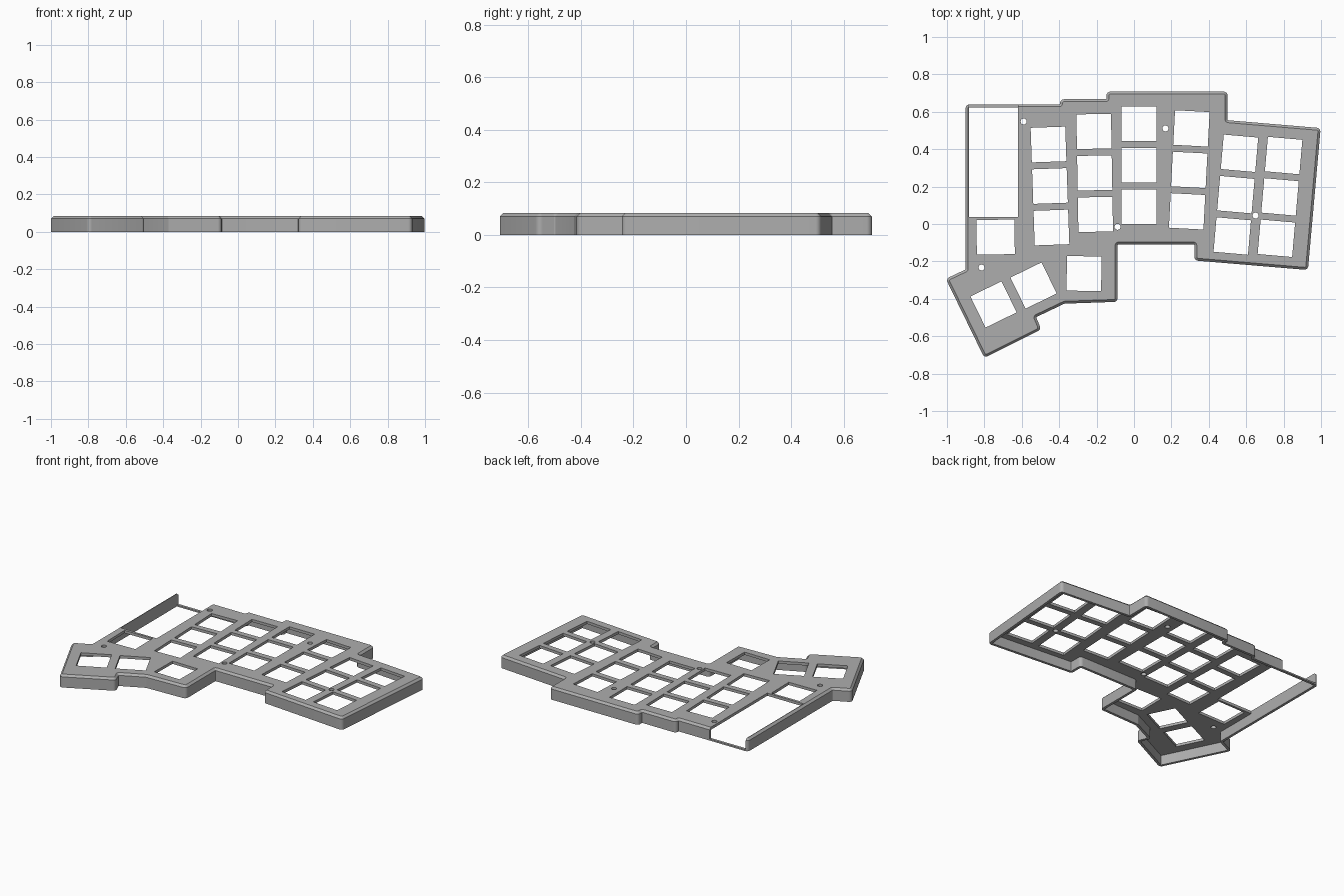
import bpy
import bmesh
import math
from mathutils import Vector, Matrix

default_cube = bpy.data.objects.get("Cube")
if default_cube:
    bpy.data.objects.remove(default_cube, do_unlink=True)

HEIGHT, CHAMFER, WALL, PLATE = 0.083, 0.013, 0.017, 0.018
KEY, PITCH, SCREW_RADIUS, RAIL = 0.185, 0.222, 0.016, 0.01
ROUND_OUT, ROUND_IN = 0.021, 0.005

grey = bpy.data.materials.new("case grey")
grey.use_nodes = True
colour = (0.42, 0.42, 0.42, 1)
grey.diffuse_color = colour
grey.node_tree.nodes["Principled BSDF"].inputs["Base Color"].default_value = colour

# Clockwise case outline, with sharp corners
OUTLINE = [Vector(p) for p in (
    (-.9, .64), (-.395, .64), (-.395, .667), (-.147, .667), (-.147, .708),
    (.5, .708), (.5, .555), (.998, .513), (.93, -.246), (.323, -.195),
    (.323, -.11), (-.088, -.11), (-.088, -.416), (-.372, -.426),
    (-.523, -.498), (-.496, -.564), (-.8, -.716), (-1.006, -.293),
    (-.9, -.243))]


def rounded_outline(inset):
    """Outline moved inward by inset, with its corners turned into arcs."""
    result = []
    count = len(OUTLINE)
    for i, corner in enumerate(OUTLINE):
        before = (corner - OUTLINE[i - 1]).normalized()
        after = (OUTLINE[(i + 1) % count] - corner).normalized()
        n1 = Vector((before.y, -before.x))
        n2 = Vector((after.y, -after.x))
        bisector = (n1 + n2) / (1 + n1.dot(n2))
        convex = before.cross(after) < 0
        radius = ROUND_OUT - inset if convex else ROUND_IN + inset
        side = 1 if convex else -1
        centre = corner + bisector * (inset + side * radius)
        turn = n1.angle_signed(n2)
        steps = 6 if abs(turn) > 1 else 3
        for k in range(steps + 1):
            spoke = Matrix.Rotation(-turn * k / steps, 2) @ n1
            result.append(centre - spoke * side * radius)
    return result


def loft(name, rings):
    """Closed solid through matching (points, height) rings."""
    bm = bmesh.new()
    loops = [[bm.verts.new((p.x, p.y, z)) for p in points] for points, z in rings]
    for low, high in zip(loops, loops[1:]):
        for i in range(len(low)):
            j = (i + 1) % len(low)
            bm.faces.new((low[i], low[j], high[j], high[i]))
    bm.faces.new(loops[0])
    bm.faces.new(loops[-1])
    bmesh.ops.recalc_face_normals(bm, faces=bm.faces)
    mesh = bpy.data.meshes.new(name)
    bm.to_mesh(mesh)
    bm.free()
    obj = bpy.data.objects.new(name, mesh)
    bpy.context.collection.objects.link(obj)
    return obj


def box_points(x, y, width, depth, degrees=0):
    turn = Matrix.Rotation(math.radians(degrees), 2)
    corners = ((-1, -1), (1, -1), (1, 1), (-1, 1))
    return [Vector((x, y)) + turn @ Vector((a * width / 2, b * depth / 2))
            for a, b in corners]


def circle_points(x, y, radius, sides=20):
    return [Vector((x + radius * math.cos(math.tau * k / sides),
                    y + radius * math.sin(math.tau * k / sides)))
            for k in range(sides)]


# Outer shell with a chamfered top edge
case = loft("keyboard_case", [
    (rounded_outline(0), 0),
    (rounded_outline(0), HEIGHT - CHAMFER),
    (rounded_outline(CHAMFER), HEIGHT)])
case.data.materials.append(grey)

# Hollow underside
cutters = [loft("cavity_cutter", [
    (rounded_outline(WALL), -.05), (rounded_outline(WALL), HEIGHT - PLATE)])]

# Key columns: x, y of the top key, tilt in degrees, keys, key width
COLUMNS = (
    (-.457, .425, 2, 3, KEY), (-.214, .495, 1, 3, KEY), (.027, .536, 0, 3, KEY),
    (.307, .511, -3, 3, KEY), (.564, .378, -5, 3, KEY), (.8, .366, -5, 3, KEY),
    (-.74, -.07, 1, 1, .203), (-.751, -.43, 26, 1, KEY),
    (-.537, -.329, 26, 1, KEY), (-.267, -.265, -1, 1, KEY))
SCREWS = ((-.59, .548), (.168, .511), (-.088, -.015), (-.815, -.233), (.65, .045))

openings = []
for x, y, tilt, keys, width in COLUMNS:
    step = Matrix.Rotation(math.radians(tilt), 2) @ Vector((0, -PITCH))
    for k in range(keys):
        openings.append(box_points(x + step.x * k, y + step.y * k, width, KEY, tilt))
openings += [circle_points(x, y, SCREW_RADIUS) for x, y in SCREWS]
for points in openings:
    cutters.append(loft("hole_cutter", [(points, HEIGHT - PLATE * 2), (points, HEIGHT * 2)]))

# Controller bay, open through the back above a thin rail
left, right, front, back = -.883, -.62, .038, .8
bay = box_points((left + right) / 2, (front + back) / 2, right - left, back - front)
cutters.append(loft("bay_cutter", [(bay, RAIL), (bay, HEIGHT * 2)]))

# Apply the cuts and remove the cutters
for cutter in cutters:
    cut = case.modifiers.new("cut", "BOOLEAN")
    cut.operation = "DIFFERENCE"
    cut.solver = "EXACT"
    cut.object = cutter
    cutter.hide_render = True
bpy.context.view_layer.update()
evaluated = case.evaluated_get(bpy.context.evaluated_depsgraph_get())
finished = bpy.data.meshes.new_from_object(evaluated)
case.modifiers.clear()
case.data = finished
for cutter in cutters:
    bpy.data.objects.remove(cutter, do_unlink=True)
finished.materials.clear()
finished.materials.append(grey)
for face in finished.polygons:
    face.material_index = 0

# Smooth rounded corners, crisp edges
bpy.ops.object.select_all(action="DESELECT")
case.select_set(True)
bpy.context.view_layer.objects.active = case
bpy.ops.object.shade_smooth_by_angle(angle=math.radians(30))
